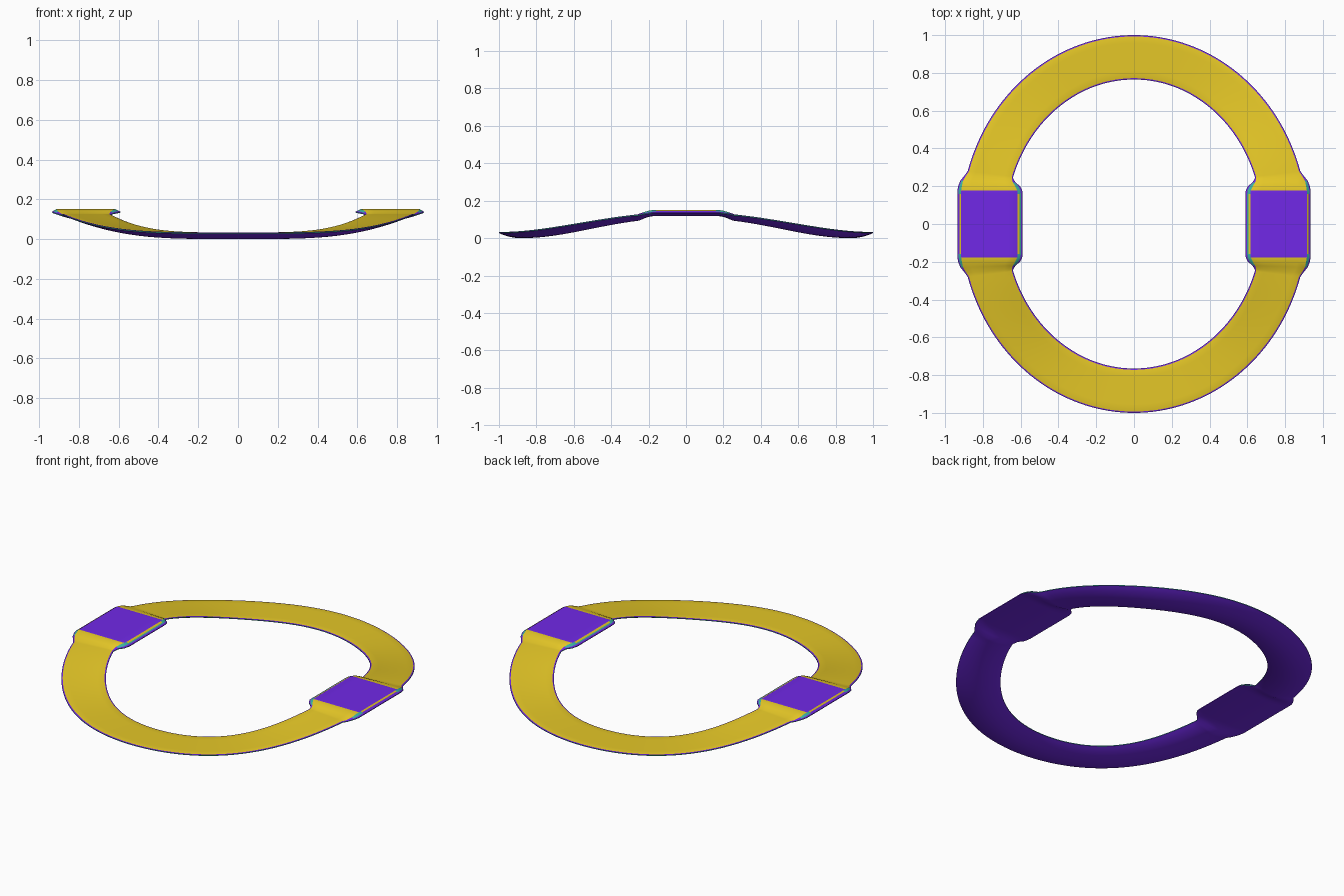
import bpy, bmesh
from math import sin, cos, pi, asin
from mathutils import Vector

cube = bpy.data.objects.get("Cube")
if cube:
    bpy.data.objects.remove(cube, do_unlink=True)


def material(name, rgb):
    m = bpy.data.materials.new(name)
    m.use_nodes = True
    color = (*rgb, 1)
    m.diffuse_color = color
    m.node_tree.nodes["Principled BSDF"].inputs["Base Color"].default_value = color
    return m


YELLOW, PURPLE, TEAL = range(3)
MATS = [material("golden yellow", (0.78, 0.57, 0.02)),
        material("violet", (0.165, 0.022, 0.8)),
        material("teal", (0.045, 0.45, 0.36))]

PAD_END = 0.178                      # half length of the violet pad
TOP_STEPS, BOTTOM_STEPS, ARC_STEPS = 6, 14, 36
TRIM = (0, 0.35, 0.6, 1)             # edges of the three trim strips
LAST = TOP_STEPS + 2 * (len(TRIM) - 1) - 1   # last strip on the upper side


def top_height(y):
    """The ring arches up towards the pads, with a short step onto each pad."""
    arch = 0.033 + 0.108 * (1 - y * y) ** 2
    blend = min(1, max(0, (y - 0.185) / 0.075))
    return 0.15 + (arch - 0.15) * blend


# Stations of one quarter: outer point, inner point,
# outer trim width, inner trim width, trim drop
stations = []
for y, xo, xi in ((0, .935, .59), (.08, .935, .59), (.16, .935, .59),
                  (PAD_END, .935, .592), (.2, .931, .603)):
    stations.append(((xo, y), (xi, y), 0.02, 0.026, 0.013))
stations.append(((.919, .23), (.627, .22), 0.014, 0.014, 0.008))
stations.append(((.895, .26), (.639, .238), 0.008, 0.008, 0.004))

start_out, start_in = asin(0.28), asin(0.25 / 0.765)
for i in range(ARC_STEPS + 1):
    f = i / ARC_STEPS
    a = start_out + (pi / 2 - start_out) * f
    b = start_in + (pi / 2 - start_in) * f
    stations.append(((0.917 * cos(a), sin(a)),
                     (0.677 * cos(b), 0.765 * sin(b)), 0.007, 0.007, 0.002))


def section(outer, inner, width_out, width_in, drop):
    """Closed cross-section: flat top, sloped trim, thin rim, rounded underside."""
    o, n = Vector(outer), Vector(inner)
    span = (o - n).length
    ci, co = width_in / span, width_out / span
    points = [(ci * t, drop * (t - 1)) for t in TRIM]
    points += [(ci + (1 - ci - co) * k / TOP_STEPS, 0) for k in range(1, TOP_STEPS)]
    points += [(1 - co * t, drop * (t - 1)) for t in reversed(TRIM)]
    edge = -drop - 0.004
    depth = 0.033 + edge
    for k in range(BOTTOM_STEPS + 1):
        f = k / BOTTOM_STEPS
        points.append((1 - f, edge - depth * max(0, sin(pi * f)) ** 0.85))
    z = top_height(o.y)
    flat = [(n.lerp(o, u), dz) for u, dz in points]
    return [(max(p.x, 0), p.y, z + dz) for p, dz in flat]


def face_color(k, y):
    """Colour by place in the cross-section and distance along the ring."""
    on_pad, at_corner = y < PAD_END, 0.165 < y < 0.24
    if 3 <= k <= LAST - 3:                       # top surface
        return PURPLE if on_pad else YELLOW
    if k in (2, LAST - 2):                       # upper trim strip
        if at_corner:
            return TEAL
        return YELLOW if on_pad else PURPLE
    if k == 1:                                   # middle strip, inner side
        return TEAL if y < 0.24 else PURPLE
    if k == LAST - 1:                            # middle strip, outer side
        return TEAL if at_corner else PURPLE
    if k in (LAST + 1, LAST + BOTTOM_STEPS + 2):  # thin rim
        return PURPLE if on_pad else TEAL
    return PURPLE


# Quarter of the ring, mirrored to the full ring
bm = bmesh.new()
rings = [[bm.verts.new(p) for p in section(*s)] for s in stations]
for i in range(len(rings) - 1):
    r, q = rings[i], rings[i + 1]
    y = (stations[i][0][1] + stations[i + 1][0][1]) / 2
    for k in range(len(r)):
        j = (k + 1) % len(r)
        face = bm.faces.new((r[k], r[j], q[j], q[k]))
        face.material_index = face_color(k, y)
bmesh.ops.recalc_face_normals(bm, faces=bm.faces)
mesh = bpy.data.meshes.new("oval_ring")
bm.to_mesh(mesh)
bm.free()
for m in MATS:
    mesh.materials.append(m)

ring = bpy.data.objects.new("oval_ring_with_pads", mesh)
bpy.context.collection.objects.link(ring)
bpy.context.view_layer.objects.active = ring
ring.select_set(True)
bpy.ops.object.shade_smooth_by_angle(angle=0.5)
mirror = ring.modifiers.new("mirror", 'MIRROR')
mirror.use_axis = (True, True, False)
mirror.merge_threshold = 0.0005
